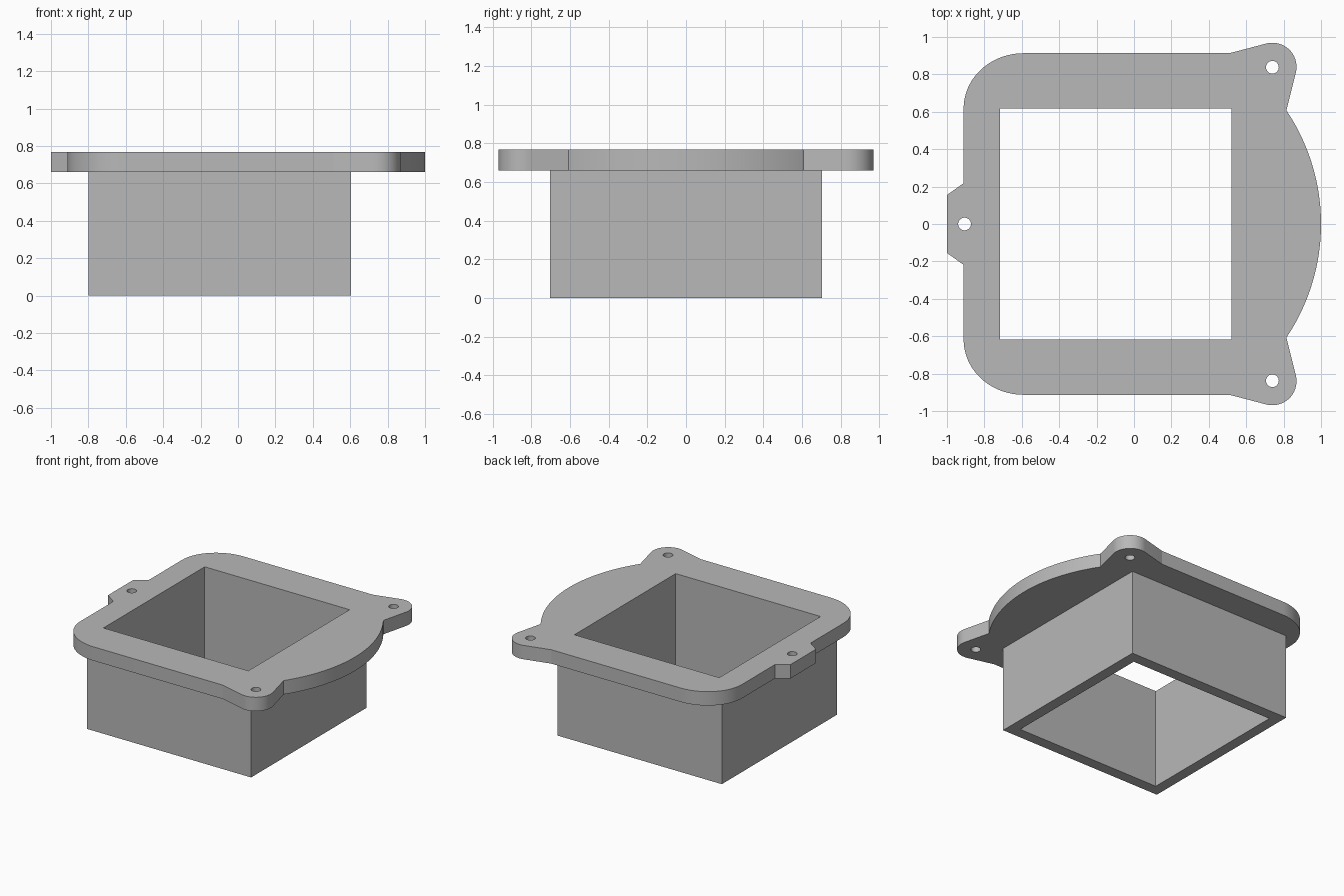
import bpy, bmesh
from math import sin, cos, radians, asin, degrees

cube = bpy.data.objects.get("Cube")
if cube:
    bpy.data.objects.remove(cube, do_unlink=True)

FLANGE_LOW, FLANGE_TOP = 0.66, 0.767


def arc(cx, cy, rx, ry, start, end, steps):
    """Points along an elliptical arc, angles in degrees."""
    angles = [radians(start + (end - start) * i / steps) for i in range(steps + 1)]
    return [(cx + rx * cos(a), cy + ry * sin(a)) for a in angles]


def circle(cx, cy, r):
    return arc(cx, cy, r, r, 0, 360, 48)[:-1]


def rectangle(x0, x1, y):
    return [(x0, -y), (x1, -y), (x1, y), (x0, y)]


def ring(bm, points, z):
    return [bm.verts.new((x, y, z)) for x, y in points]


def pairs(verts):
    return list(zip(verts, verts[1:] + verts[:1]))


def wall(bm, low, high):
    for (a, b), (c, d) in zip(pairs(low), pairs(high)):
        bm.faces.new((a, b, d, c))


def cap(bm, rings):
    """Fill the outer ring, leaving the inner rings open."""
    edges = [bm.edges.get(p) or bm.edges.new(p) for r in rings for p in pairs(r)]
    bmesh.ops.triangle_fill(bm, use_beauty=True, edges=edges, normal=(0, 0, 1))


# Flange outline: back half from the side tab to the bulge, then mirrored
bulge_x, bulge_y, sagitta = 0.815, 0.607, 0.185
bulge_r = (bulge_y ** 2 + sagitta ** 2) / (2 * sagitta)
half = [(-1, 0.155), (-0.911, 0.218)]
half += arc(-0.591, 0.618, 0.32, 0.295, 180, 90, 18)
half += [(0.51, 0.913)]
half += arc(0.74, 0.84, 0.129, 0.129, 104, -14, 22)
half += arc(1 - bulge_r, 0, bulge_r, bulge_r,
            degrees(asin(bulge_y / bulge_r)), 0, 20)[:-1]
outline = half + [(1, 0)] + [(x, -y) for x, y in reversed(half)]

holes = [circle(0.74, 0.838, 0.034), circle(0.74, -0.838, 0.034),
         circle(-0.906, 0, 0.034)]
opening = rectangle(-0.716, 0.52, 0.617)
sleeve = rectangle(-0.798, 0.604, 0.703)

# One watertight solid: flange, screw holes, square sleeve and its opening
bm = bmesh.new()
edge_low, edge_top = ring(bm, outline, FLANGE_LOW), ring(bm, outline, FLANGE_TOP)
holes_low = [ring(bm, h, FLANGE_LOW) for h in holes]
holes_top = [ring(bm, h, FLANGE_TOP) for h in holes]
open_low, open_top = ring(bm, opening, 0), ring(bm, opening, FLANGE_TOP)
sleeve_low, sleeve_top = ring(bm, sleeve, 0), ring(bm, sleeve, FLANGE_LOW)

for low, high in [(edge_low, edge_top), (open_low, open_top),
                  (sleeve_low, sleeve_top), *zip(holes_low, holes_top)]:
    wall(bm, low, high)
cap(bm, [edge_top, open_top, *holes_top])
cap(bm, [edge_low, sleeve_top, *holes_low])
cap(bm, [sleeve_low, open_low])
bmesh.ops.recalc_face_normals(bm, faces=bm.faces[:])

mesh = bpy.data.meshes.new("flanged_sleeve")
bm.to_mesh(mesh)
bm.free()
part = bpy.data.objects.new("flanged_sleeve", mesh)
bpy.context.collection.objects.link(part)

# Plain grey finish
grey = bpy.data.materials.new("plain_grey")
grey.use_nodes = True
colour = (0.48, 0.48, 0.48, 1)
grey.diffuse_color = colour
grey.node_tree.nodes["Principled BSDF"].inputs["Base Color"].default_value = colour
mesh.materials.append(grey)

# Smooth arcs, crisp corners
bpy.ops.object.select_all(action="DESELECT")
part.select_set(True)
bpy.context.view_layer.objects.active = part
bpy.ops.object.shade_smooth_by_angle(angle=radians(10))
